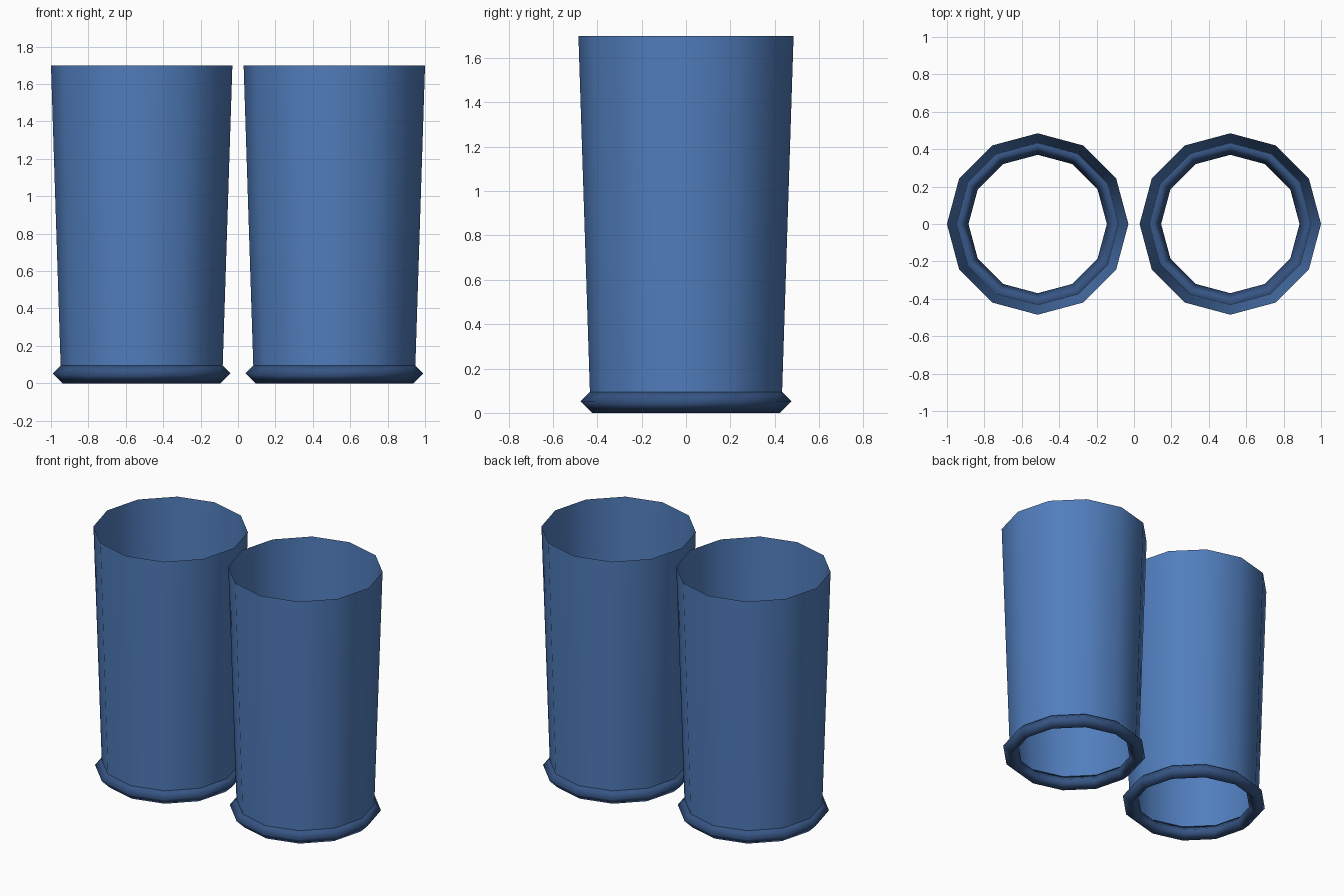
import bpy

if "Cube" in bpy.data.objects:
    bpy.data.objects.remove(bpy.data.objects["Cube"], do_unlink=True)

SIDES = 12
SPACING = 0.515   # distance of each tube axis from the centre


def material(name, colour):
    mat = bpy.data.materials.new(name)
    mat.use_nodes = True
    mat.diffuse_color = colour
    mat.node_tree.nodes["Principled BSDF"].inputs["Base Color"].default_value = colour
    return mat


denim_blue = material("denim_blue", (0.082, 0.208, 0.51, 1))
dark_blue = material("dark_blue", (0.037, 0.09, 0.23, 1))


def finish(name, mat):
    obj = bpy.context.object
    obj.name = name
    obj.data.materials.append(mat)
    bpy.ops.object.shade_smooth()


def tube(name, x, bottom, top):
    """Open, gently flared sleeve; bottom and top are (radius, z)."""
    (r1, z1), (r2, z2) = bottom, top
    bpy.ops.mesh.primitive_cone_add(vertices=SIDES, radius1=r1, radius2=r2,
                                    depth=z2 - z1, end_fill_type='NOTHING',
                                    location=(x, 0, (z1 + z2) / 2))
    finish(name, denim_blue)


def cuff(name, x):
    """Rolled hem with a diamond cross-section."""
    bpy.ops.mesh.primitive_torus_add(major_segments=SIDES, minor_segments=4,
                                     major_radius=0.4225, minor_radius=0.0525,
                                     location=(x, 0, 0.0525))
    finish(name, dark_blue)


# One leg on each side
for side, x in (("left", SPACING), ("right", -SPACING)):
    tube(side + "_leg_tube", x, (0.432, 0.055), (0.485, 1.7))
    cuff(side + "_leg_cuff", x)
